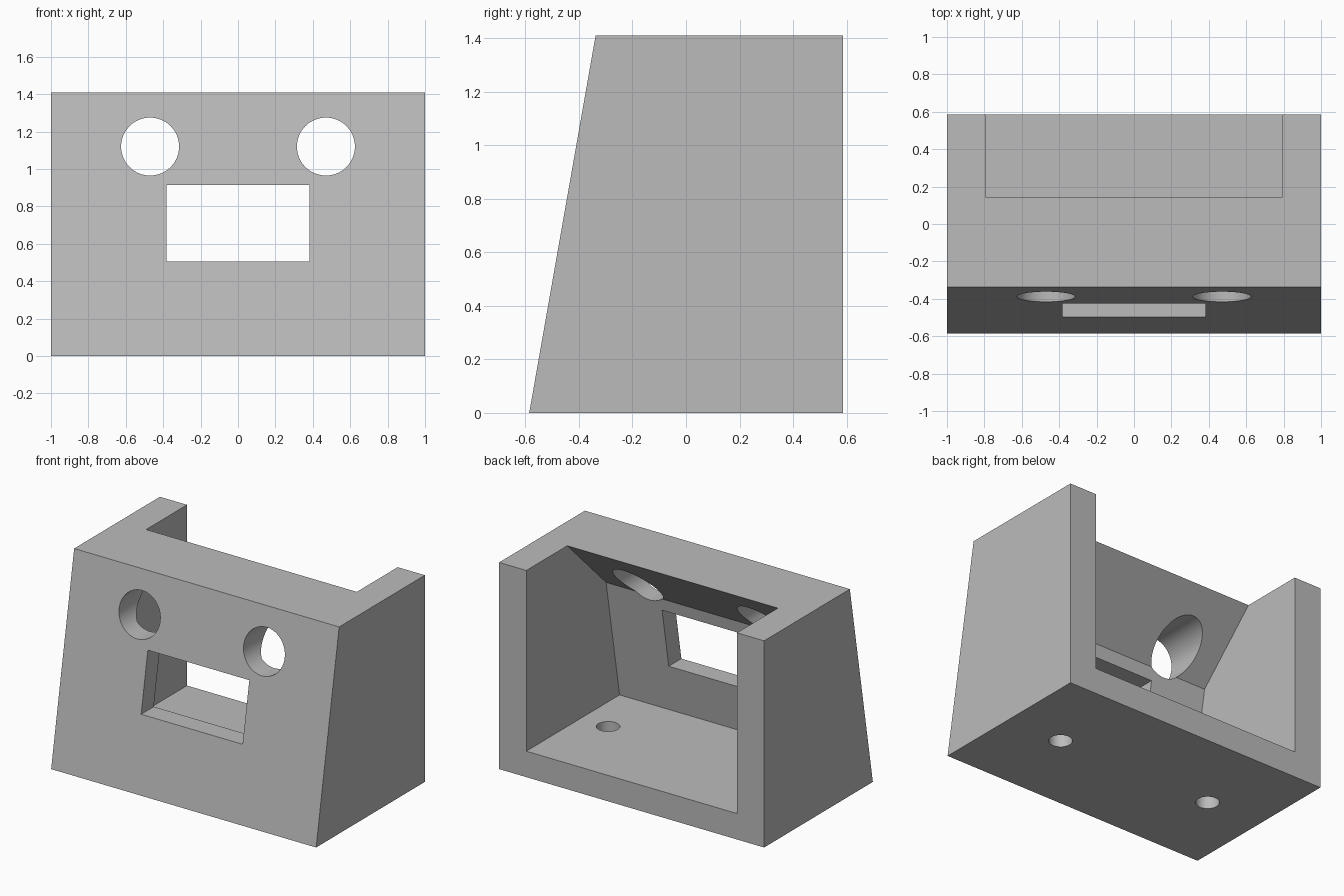
import bpy
from mathutils import Matrix
from math import radians

default = bpy.data.objects.get("Cube")
if default:
    bpy.data.objects.remove(default, do_unlink=True)

HEIGHT, DEPTH, HALF_INSIDE, FLOOR = 1.41, 0.586, 0.795, 0.177

grey = bpy.data.materials.new("plain grey")
grey.use_nodes = True
grey.diffuse_color = (0.5, 0.5, 0.5, 1)
grey.node_tree.nodes["Principled BSDF"].inputs["Base Color"].default_value = (0.5, 0.5, 0.5, 1)


def prism(name, profile, half_width):
    """Extrude a (y, z) profile along x, centred on x = 0."""
    n = len(profile)
    verts = [(x, y, z) for x in (-half_width, half_width) for y, z in profile]
    faces = [tuple(reversed(range(n))), tuple(range(n, 2 * n))]
    faces += [(i, (i + 1) % n, n + (i + 1) % n, n + i) for i in range(n)]
    mesh = bpy.data.meshes.new(name)
    mesh.from_pydata(verts, [], faces)
    mesh.materials.append(grey)
    obj = bpy.data.objects.new(name, mesh)
    bpy.context.collection.objects.link(obj)
    return obj


def drill(name, radius, length, location, along_y=False):
    """Round cutter, upright or lying along y."""
    bpy.ops.mesh.primitive_cylinder_add(vertices=64, radius=radius, depth=length)
    obj = bpy.context.object
    obj.name = name
    turn = Matrix.Rotation(radians(90 if along_y else 0), 4, 'X')
    obj.data.transform(Matrix.Translation(location) @ turn)
    obj.data.materials.append(grey)
    return obj


# Housing with a leaning front
housing = prism("housing", [(-DEPTH, 0), (DEPTH, 0), (DEPTH, HEIGHT), (-0.338, HEIGHT)], 1)

# Cavity open at the back and top, with a sloped brace under the top
cutters = [prism("cavity_cutter", [
    (-0.419, FLOOR), (0.8, FLOOR), (0.8, 1.51), (0.247, 1.51), (-0.274, 1.0)], HALF_INSIDE)]

# Front window
cutters.append(prism("window_cutter", [
    (-0.8, 0.505), (0, 0.505), (0, 0.915), (-0.8, 0.915)], 0.383))

# Round front openings and floor screw holes on both sides
for side in (-1, 1):
    cutters.append(drill("front_hole_cutter", 0.155, 1.4, (side * 0.47, -0.4, 1.12), True))
    cutters.append(drill("screw_hole_cutter", 0.073, 0.6, (side * 0.588, 0, 0.1)))

bpy.ops.object.select_all(action='DESELECT')
bpy.context.view_layer.objects.active = housing
housing.select_set(True)
for cutter in cutters:
    cutter.hide_render = True
    cut = housing.modifiers.new("cut", 'BOOLEAN')
    cut.operation, cut.solver, cut.object = 'DIFFERENCE', 'EXACT', cutter
    bpy.ops.object.modifier_apply(modifier=cut.name)
    bpy.data.objects.remove(cutter, do_unlink=True)

bpy.ops.object.shade_smooth_by_angle(angle=radians(30))
